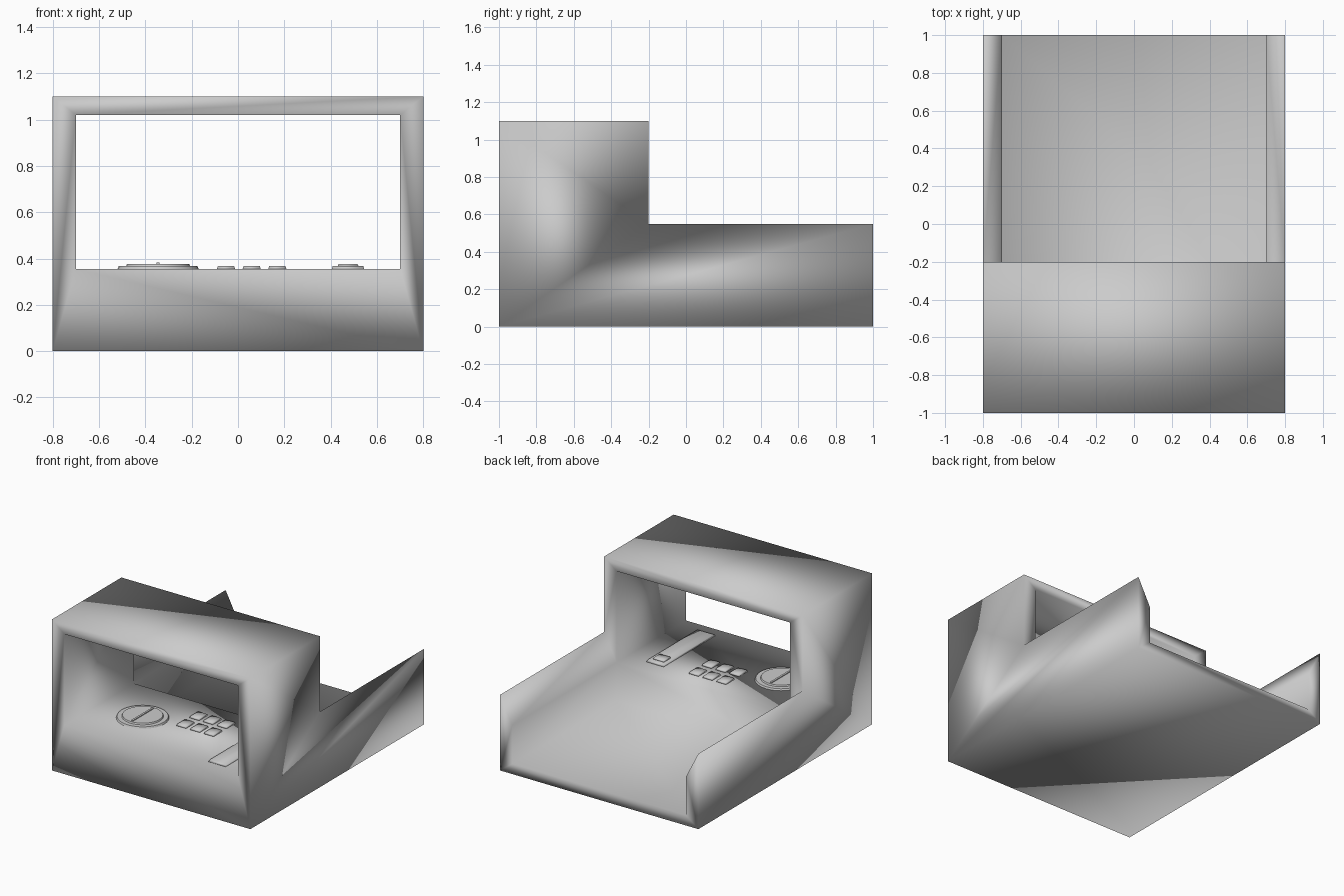
import bpy, bmesh, math

cube = bpy.data.objects.get("Cube")
if cube:
    bpy.data.objects.remove(cube, do_unlink=True)

grey = bpy.data.materials.new("plain_grey")
grey.use_nodes = True
COLOUR = (0.6, 0.6, 0.6, 1)
grey.diffuse_color = COLOUR
grey.node_tree.nodes["Principled BSDF"].inputs["Base Color"].default_value = COLOUR

OUT, INN = 0.80, 0.70                    # half widths of the shell, outside and inside
FRONT, MID, BACK = -1.0, -0.2, 1.0
ROOF, CEIL, WALL, DASH, FLOOR = 1.10, 1.02, 0.55, 0.355, 0.075


def finish(name, bm):
    bmesh.ops.recalc_face_normals(bm, faces=bm.faces)
    mesh = bpy.data.meshes.new(name)
    bm.to_mesh(mesh)
    bm.free()
    mesh.materials.append(grey)
    obj = bpy.data.objects.new(name, mesh)
    bpy.context.collection.objects.link(obj)
    return obj


def smooth(obj, angle=None):
    bpy.ops.object.select_all(action='DESELECT')
    obj.select_set(True)
    bpy.context.view_layer.objects.active = obj
    if angle is None:
        bpy.ops.object.shade_smooth()
    else:
        bpy.ops.object.shade_smooth_by_angle(angle=math.radians(angle))


def plate(name, x, y, z, sx, sy, sz, taper=1.0):
    """Low block standing on z, its top face scaled by taper."""
    bm = bmesh.new()
    bmesh.ops.create_cube(bm, size=1)
    for v in bm.verts:
        k = taper if v.co.z > 0 else 1
        v.co = (x + v.co.x * sx * k, y + v.co.y * sy * k, z + (v.co.z + 0.5) * sz)
    return finish(name, bm)


def disc(name, x, y, z, radius, height):
    bm = bmesh.new()
    bmesh.ops.create_cone(bm, cap_ends=True, segments=32, radius1=radius,
                          radius2=radius * 0.97, depth=height)
    bmesh.ops.translate(bm, verts=bm.verts, vec=(x, y, z + height / 2))
    smooth(finish(name, bm), 30)


# Shell: side panels repeated left and right, joined by spanning panels
O = lambda y, z: (OUT, y, z)
I = lambda y, z: (INN, y, z)
side_panels = [
    [O(FRONT, 0), O(BACK, 0), O(BACK, WALL), O(MID, WALL), O(MID, ROOF), O(FRONT, ROOF)],
    [O(MID, WALL), O(BACK, WALL), I(BACK, DASH), I(MID, DASH)],
    [I(MID, DASH), I(BACK, DASH), I(BACK, FLOOR), I(MID, FLOOR)],
    [O(BACK, 0), O(BACK, WALL), I(BACK, DASH), I(BACK, FLOOR)],
    [O(MID, WALL), O(MID, ROOF), I(MID, CEIL), I(MID, DASH)],
    [I(FRONT, DASH), I(MID, DASH), I(MID, CEIL), I(FRONT, CEIL)],
    [O(FRONT, 0), O(FRONT, ROOF), I(FRONT, CEIL), I(FRONT, DASH)],
]
spans = [
    (I(FRONT, DASH), I(MID, DASH)),      # dashboard
    (I(MID, DASH), I(MID, FLOOR)),       # step down
    (I(MID, FLOOR), I(BACK, FLOOR)),     # rear floor
    (I(BACK, FLOOR), O(BACK, 0)),        # rear lip
    (O(BACK, 0), O(FRONT, 0)),           # underside
    (O(FRONT, 0), I(FRONT, DASH)),       # front panel
    (O(FRONT, ROOF), O(MID, ROOF)),      # roof
    (I(FRONT, CEIL), I(MID, CEIL)),      # ceiling
    (O(FRONT, ROOF), I(FRONT, CEIL)),    # roof front edge
    (O(MID, ROOF), I(MID, CEIL)),        # roof rear edge
]
bm = bmesh.new()
flip = lambda p: (-p[0], p[1], p[2])
panels = side_panels + [[flip(p) for p in f] for f in side_panels]
panels += [[a, b, flip(b), flip(a)] for a, b in spans]
for panel in panels:
    bm.faces.new([bm.verts.new(p) for p in panel])
bmesh.ops.remove_doubles(bm, verts=bm.verts, dist=0.0001)
smooth(finish("shell", bm))

# Dial with raised face and needle
DX, DY = -0.345, -0.605
disc("dial_rim", DX, DY, DASH, 0.175, 0.012)
disc("dial_face", DX, DY, DASH + 0.012, 0.138, 0.010)
plate("dial_needle", DX, DY, DASH + 0.022, 0.014, 0.24, 0.006)

# Two rows of three push buttons
for row, y in enumerate((-0.53, -0.38)):
    for col in range(3):
        button = plate(f"button_{row + 1}_{col + 1}", -0.052 + col * 0.111, y, DASH,
                       0.078, 0.10, 0.012, 0.9)
        smooth(button)

# Slider with its knob
smooth(plate("slider_track", 0.475, -0.62, DASH, 0.14, 0.60, 0.012, 0.95))
smooth(plate("slider_knob", 0.475, -0.40, DASH + 0.012, 0.09, 0.08, 0.010, 0.9))
